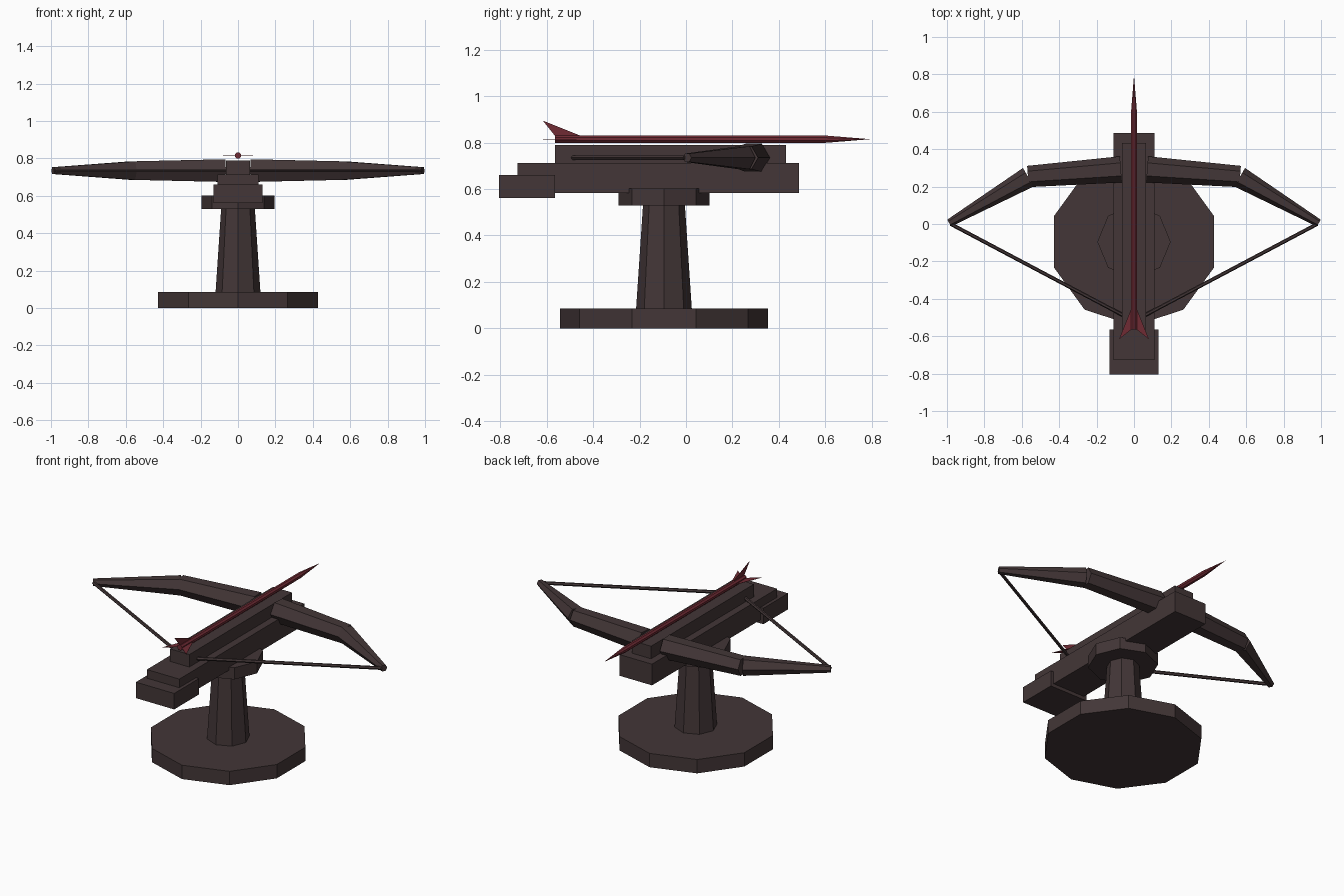
import bpy, bmesh, math
from mathutils import Vector

if "Cube" in bpy.data.objects:
    bpy.data.objects.remove(bpy.data.objects["Cube"])


def material(name, rgb):
    m = bpy.data.materials.new(name)
    m.diffuse_color = (*rgb, 1)
    m.use_nodes = True
    m.node_tree.nodes["Principled BSDF"].inputs["Base Color"].default_value = m.diffuse_color
    return m


WOOD = material("dark_wood", (0.056, 0.037, 0.038))
RED = material("dark_red", (0.160, 0.024, 0.034))


def finish(name, bm, mat):
    mesh = bpy.data.meshes.new(name)
    bm.to_mesh(mesh)
    bm.free()
    mesh.materials.append(mat)
    ob = bpy.data.objects.new(name, mesh)
    bpy.context.collection.objects.link(ob)
    return ob


def box(name, x, y0, y1, z0, z1):
    """Box centred on x with half width x."""
    bm = bmesh.new()
    bmesh.ops.create_cube(bm, size=1)
    for v in bm.verts:
        v.co = (v.co.x * 2 * x, y0 + (v.co.y + 0.5) * (y1 - y0), z0 + (v.co.z + 0.5) * (z1 - z0))
    return finish(name, bm, WOOD)


def rod(name, p, q, r0, r1, sides, mat=WOOD, up=(0, 0, 1), turn=0.0):
    """Tapered prism from p to q; the first corner is turned from the side axis."""
    p, q = Vector(p), Vector(q)
    d = (q - p).normalized()
    side = Vector(up).cross(d).normalized()
    top = d.cross(side)
    bm = bmesh.new()
    rings = []
    for c, r in ((p, r0), (q, r1)):
        if r == 0:
            rings.append([bm.verts.new(c)] * sides)
            continue
        angles = [turn + 2 * math.pi * i / sides for i in range(sides)]
        rings.append([bm.verts.new(c + r * (math.cos(a) * side + math.sin(a) * top)) for a in angles])
        bm.faces.new(rings[-1])
    for i in range(sides):
        j = (i + 1) % sides
        quad = [rings[0][i], rings[0][j], rings[1][j], rings[1][i]]
        bm.faces.new(list(dict.fromkeys(quad)))
    bmesh.ops.recalc_face_normals(bm, faces=bm.faces)
    return finish(name, bm, mat)


# Stand
CY = -0.095
for name, z0, z1, r0, r1, n in (("base", 0, 0.085, 0.449, 0.449, 10),
                                ("column", 0.085, 0.535, 0.12, 0.09, 8),
                                ("collar", 0.53, 0.602, 0.196, 0.196, 8)):
    rod(name, (0, CY, z0), (0, CY, z1), r0, r1, n, up=(1, 0, 0))

# Stock
box("stock", 0.11, -0.727, 0.487, 0.583, 0.713)
box("rear_block", 0.13, -0.805, -0.565, 0.562, 0.66)
box("rail", 0.065, -0.565, 0.432, 0.713, 0.79)

# Bow limbs and string on both sides
Z = 0.735
for s, label in ((-1, "left"), (1, "right")):
    rod(label + "_inner_limb", (s * 0.07, 0.292, Z), (s * 0.567, 0.254, Z), 0.07, 0.057, 6)
    rod(label + "_outer_limb", (s * 0.565, 0.25, Z), (s * 0.988, 0.005, Z), 0.057, 0.021, 6)
    rod(label + "_string", (s * 0.98, 0.0, Z), (s * 0.06, -0.487, Z), 0.01, 0.01, 6)

# Bolt
ZB = 0.815
rod("bolt_shaft", (0, -0.565, ZB), (0, 0.6, ZB), 0.017, 0.017, 8, RED, turn=math.pi / 8)
rod("bolt_tip", (0, 0.6, ZB), (0, 0.795, ZB), 0.017, 0, 8, RED, turn=math.pi / 8)

# Flat fins: left, up, right
for label, dx, dz in (("left", -1, 0), ("top", 0, 1), ("right", 1, 0)):
    bm = bmesh.new()
    outline = ((0.0, -0.565), (0.015, -0.565), (0.08, -0.617), (0.015, -0.455), (0.0, -0.455))
    bm.faces.new([bm.verts.new((dx * r, y, ZB + dz * r)) for r, y in outline])
    fin = finish(label + "_fin", bm, RED)
    thick = fin.modifiers.new("thickness", 'SOLIDIFY')
    thick.thickness = 0.002
    thick.offset = 0
